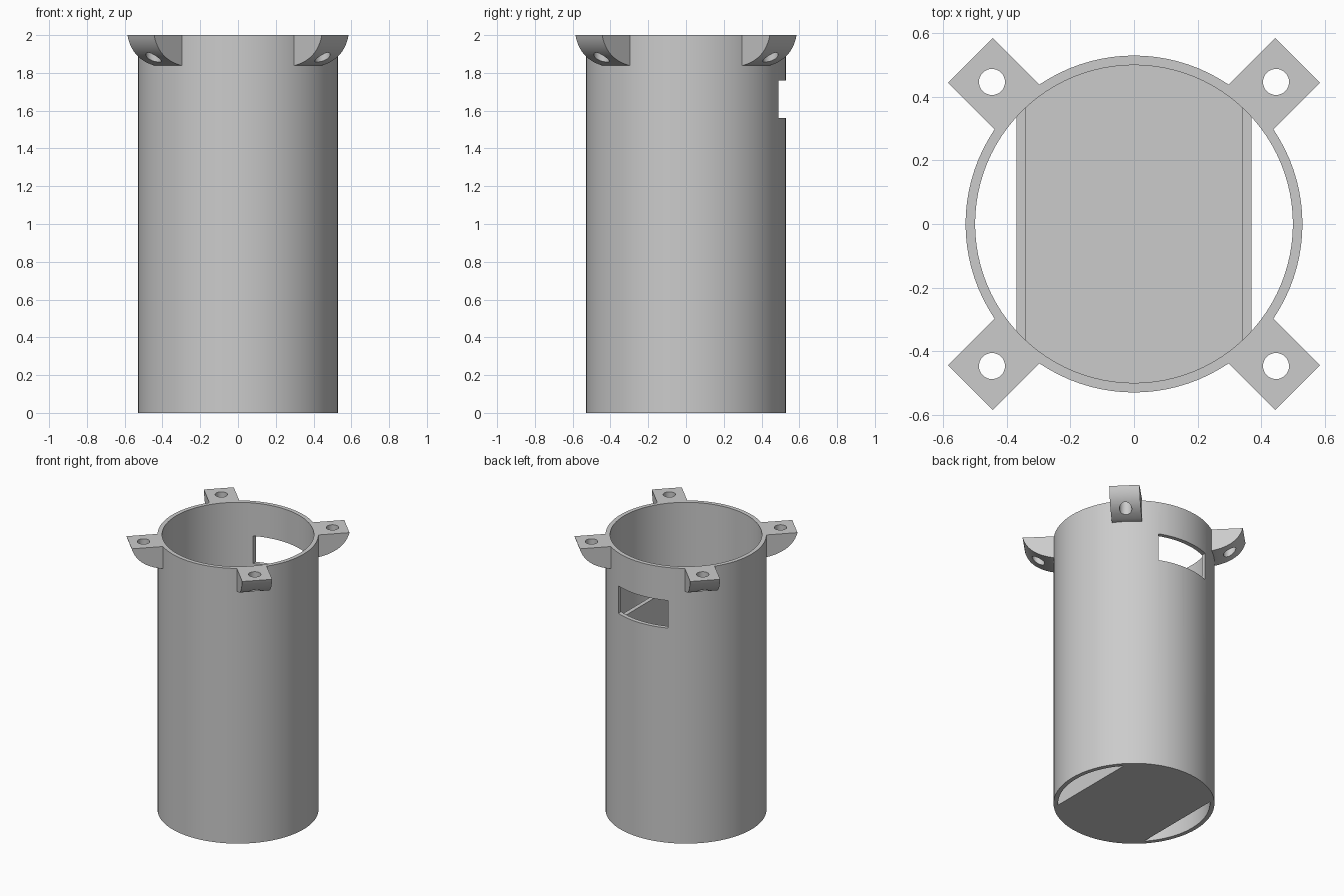
import bpy, bmesh, math
from mathutils import Matrix, Vector

cube = bpy.data.objects.get("Cube")
if cube:
    bpy.data.objects.remove(cube, do_unlink=True)

OUTER, INNER, HEIGHT = 0.53, 0.50, 2.0
THICK = 0.03

gray = bpy.data.materials.new("plain gray")
gray.use_nodes = True
gray.diffuse_color = (0.6, 0.6, 0.6, 1)
gray.node_tree.nodes["Principled BSDF"].inputs["Base Color"].default_value = (0.6, 0.6, 0.6, 1)


def prism(name, outline, depth, matrix=Matrix()):
    """Extrude a flat outline along its local z, then place it."""
    bm = bmesh.new()
    face = bm.faces.new([bm.verts.new((x, y, 0)) for x, y in outline])
    new = bmesh.ops.extrude_face_region(bm, geom=[face])["geom"]
    bmesh.ops.translate(bm, vec=(0, 0, depth),
                        verts=[v for v in new if isinstance(v, bmesh.types.BMVert)])
    bmesh.ops.recalc_face_normals(bm, faces=bm.faces)
    bm.transform(matrix)
    mesh = bpy.data.meshes.new(name)
    bm.to_mesh(mesh)
    bm.free()
    mesh.materials.append(gray)
    obj = bpy.data.objects.new(name, mesh)
    bpy.context.collection.objects.link(obj)
    return obj


def arc(radius, start, end, steps):
    return [(radius * math.cos(start + (end - start) * i / steps),
             radius * math.sin(start + (end - start) * i / steps)) for i in range(steps + 1)]


def circle(radius, steps):
    return arc(radius, 0, math.tau, steps)[:-1]


def cut(obj, cutter):
    """Subtract the cutter from the object and remove the cutter."""
    mod = obj.modifiers.new("cut", "BOOLEAN")
    mod.operation, mod.solver, mod.object = "DIFFERENCE", "EXACT", cutter
    select(obj)
    bpy.ops.object.modifier_apply(modifier=mod.name)
    bpy.data.objects.remove(cutter, do_unlink=True)


def select(obj):
    bpy.ops.object.select_all(action="DESELECT")
    obj.select_set(True)
    bpy.context.view_layer.objects.active = obj


def smooth(obj):
    select(obj)
    bpy.ops.object.shade_smooth_by_angle(angle=math.radians(30))


# Tube with a rectangular window at the back
tube = prism("tube", circle(OUTER, 96), HEIGHT)
cut(tube, prism("bore", circle(INNER, 96), HEIGHT + 0.2, Matrix.Translation((0, 0, -0.1))))
cut(tube, prism("window_cutter", [(-0.2, 0.3), (0.2, 0.3), (0.2, 0.7), (-0.2, 0.7)], 0.2,
                Matrix.Translation((0, 0, 1.56))))
smooth(tube)

# Floor with straight sides, leaving an open slot on the left and right
FLOOR_X, EMBED = 0.37, INNER + 0.005
a = math.acos(FLOOR_X / EMBED)
prism("floor", arc(EMBED, a, math.pi - a, 32) + arc(EMBED, math.pi + a, math.tau - a, 32), THICK)

# Inner partitions along the floor edges
for side, label in ((1, "left"), (-1, "right")):
    xa, xb = FLOOR_X - THICK, FLOOR_X
    ya, yb = (math.sqrt(EMBED ** 2 - x * x) for x in (xa, xb))
    strip = [(side * xa, -ya), (side * xb, -yb), (side * xb, yb), (side * xa, ya)]
    prism(label + "_partition", strip, 1.4 - THICK, Matrix.Translation((0, 0, THICK)))

# Mounting ears with a curved underside and a vertical screw hole
tip, bend, root = Vector((0.728, 2.0)), Vector((0.695, 1.874)), Vector((0.53, 1.84))
curve = [tip.lerp(bend, t).lerp(bend.lerp(root, t), t) for t in (i / 12 for i in range(13))]
profile = [(0.51, HEIGHT)] + [tuple(p) for p in curve] + [(0.51, root.y)]
upright = Matrix.Translation((0, 0.1, 0)) @ Matrix.Rotation(math.pi / 2, 4, "X")
for i, label in enumerate(("back_left", "back_right", "front_right", "front_left")):
    turn = Matrix.Rotation(math.pi / 4 + i * math.pi / 2, 4, "Z")
    ear = prism(label + "_ear", profile, 0.2, turn @ upright)
    cut(ear, prism("hole_cutter", circle(0.041, 32), 0.4,
                   turn @ Matrix.Translation((0.632, 0, 1.7))))
    smooth(ear)
